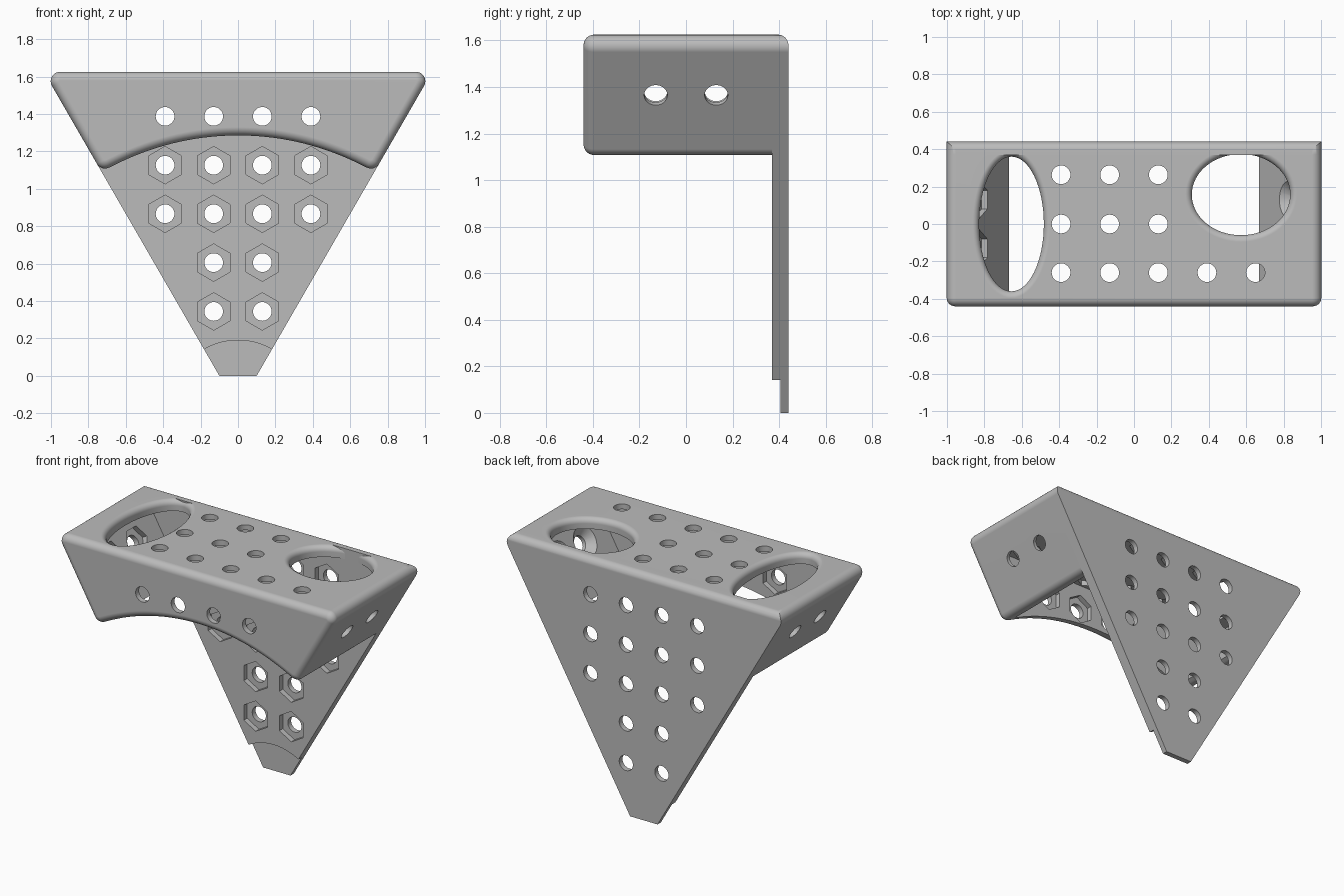
import bpy, bmesh
from math import sin, cos, pi, radians, sqrt
from mathutils import Vector

if "Cube" in bpy.data.objects:
    bpy.data.objects.remove(bpy.data.objects["Cube"], do_unlink=True)

TOP, BACK, WALL = 1.625, 0.44, 0.07
INNER = BACK - WALL
FOOT = 0.1                        # half width of the foot
SLOPE = sqrt(3)                   # sides rise at sixty degrees
APEX = -FOOT * SLOPE              # where the two sides would meet
ARC = 1.285 - APEX                # radius of the arched lower edge
ROUND = 0.05

grey = bpy.data.materials.new("plain grey")
grey.use_nodes = True
grey.diffuse_color = (0.5, 0.5, 0.5, 1)
grey.node_tree.nodes["Principled BSDF"].inputs["Base Color"].default_value = (0.5, 0.5, 0.5, 1)


def half_width(z):
    return FOOT + z / SLOPE


def fillet(corner, d1, d2, r, n=8):
    """Points of a rounded corner, from direction d1 to direction d2."""
    corner, d1, d2 = Vector(corner), Vector(d1).normalized(), Vector(d2).normalized()
    h = d1.angle(d2) / 2
    c = corner + (d1 + d2).normalized() * r / sin(h)
    a = corner + d1 * r / (sin(h) / cos(h)) - c
    b = corner + d2 * r / (sin(h) / cos(h)) - c
    w = pi - 2 * h
    return [c + (a * sin((1 - i / n) * w) + b * sin(i / n * w)) / sin(w) for i in range(n + 1)]


def mirrored(half):
    pts = [(p[0], p[1]) for p in half]
    return pts + [(-x, z) for x, z in reversed(pts) if x > 1e-5]


def loft(bm, rings):
    """Closed solid through equal rings of points."""
    vs = [[bm.verts.new(p) for p in ring] for ring in rings]
    n = len(vs[0])
    for a, b in zip(vs, vs[1:]):
        for i in range(n):
            bm.faces.new((a[i], a[(i + 1) % n], b[(i + 1) % n], b[i]))
    bm.faces.new(vs[0])
    bm.faces.new(vs[-1])


def along_y(bm, pts, y0, y1):
    loft(bm, [[(x, y, z) for x, z in pts] for y in (y0, y1)])


def bore(bm, hole, stations, n):
    """Round or hexagonal cutter, stations are (depth below surface, radius)."""
    origin, normal, up = (Vector(v) for v in hole)
    normal.normalize()
    side = up.cross(normal)
    angles = [2 * pi * i / n for i in range(n)]
    loft(bm, [[origin - normal * d + (up * cos(a) + side * sin(a)) * r for a in angles]
              for d, r in stations])


def make(name, bm):
    bmesh.ops.recalc_face_normals(bm, faces=bm.faces)
    mesh = bpy.data.meshes.new(name)
    bm.to_mesh(mesh)
    bm.free()
    ob = bpy.data.objects.new(name, mesh)
    bpy.context.collection.objects.link(ob)
    return ob


def finish(ob, cutters):
    """Cut the part, then shade and colour it."""
    bpy.ops.object.select_all(action='DESELECT')
    bpy.context.view_layer.objects.active = ob
    ob.select_set(True)
    for bm in cutters:
        cutter = make("cutter", bm)
        cutter.hide_render = True
        mod = ob.modifiers.new("cut", 'BOOLEAN')
        mod.operation, mod.solver, mod.object = 'DIFFERENCE', 'EXACT', cutter
        bpy.ops.object.modifier_apply(modifier=mod.name)
        bpy.data.objects.remove(cutter, do_unlink=True)
    ob.data.materials.clear()
    ob.data.materials.append(grey)
    for f in ob.data.polygons:
        f.material_index = 0
    bpy.ops.object.shade_smooth_by_angle(angle=radians(30))
    ob.modifiers.new("even shading", 'WEIGHTED_NORMAL').keep_sharp = True


def drill(holes):
    """Through-hole cutter and nut-pocket cutter for a list of holes."""
    rounds, pockets = bmesh.new(), bmesh.new()
    for h in holes:
        bore(rounds, h, [(-0.03, 0.05), (0.1, 0.05)], 32)
        bore(pockets, h, [(0.035, 0.1), (0.09, 0.1)], 6)
    return [pockets, rounds]


X, Y, Z = Vector((1, 0, 0)), Vector((0, 1, 0)), Vector((0, 0, 1))
COLS = (-0.39, -0.13, 0.13, 0.39)
up_side = Vector((1, SLOPE))
top_corner = fillet((half_width(TOP), TOP), (-1, 0), -up_side, ROUND)

# Shroud: rounded box with slanted ends and an arched lower edge
tip = Vector((0, APEX)) + up_side.normalized() * ARC
trim = 30 - math_deg if (math_deg := ROUND / ARC * 180 / pi) else 30
half = top_corner + fillet(tip, up_side, (-SLOPE, 1), ROUND)
half += [(ARC * sin(radians(trim * (1 - i / 20))), APEX + ARC * cos(radians(trim * (1 - i / 20))))
         for i in range(1, 21)]
bm = bmesh.new()
along_y(bm, mirrored(half), -BACK, INNER)
rim = [e for e in bm.edges if all(v.co.y < -BACK + 0.001 for v in e.verts)]
bmesh.ops.recalc_face_normals(bm, faces=bm.faces)
bmesh.ops.bevel(bm, geom=rim, offset=0.045, segments=7, profile=0.5,
                affect='EDGES', clamp_overlap=False)
shroud = make("shroud", bm)

# Hollow inside, open below and at the back
cavity = bmesh.new()
thick = WALL * 2 / SLOPE
along_y(cavity, mirrored([(half_width(z) - thick, z) for z in (TOP - WALL, 0.8)]), -INNER, 0.6)

# Two oval openings in the top, with rounded rims
ovals = bmesh.new()
rim_r = 0.035
steps = [(1.48, 0)] + [(TOP - rim_r * (1 - sin(a)), rim_r * (1 - cos(a)))
                       for a in (i * pi / 12 for i in range(7))] + [(TOP + 0.02, rim_r)]
for cx, cy, rx, ry in ((-0.655, 0, 0.173, 0.36), (0.572, 0.157, 0.263, 0.217)):
    loft(ovals, [[(cx + (rx + g) * cos(i * pi / 32), cy + (ry + g) * sin(i * pi / 32), z)
                  for i in range(64)] for z, g in steps])

# Bolt holes in the top, front and slanted ends
holes = [((x, y, TOP), Z, Y) for x in COLS[:3] for y in (-0.26, 0, 0.263)]
holes += [((x, -0.26, TOP), Z, Y) for x in (0.39, 0.65)]
holes += [((x, -BACK, 1.387), -Y, Z) for x in COLS]
ends = {s: [((s * half_width(1.365), y, 1.365), (s * SLOPE, 0, -1), Y) for y in (-0.13, 0.13)]
        for s in (-1, 1)}
cones, plain = bmesh.new(), bmesh.new()
for h in ends[1]:
    bore(cones, h, [(0.025, 0.05), (WALL, 0.1), (0.09, 0.1)], 32)
    bore(plain, h, [(-0.03, 0.05), (0.1, 0.05)], 32)
finish(shroud, [cavity, ovals] + drill(holes + ends[-1]) + [cones, plain])

# Back plate: tapers down to a narrow foot
bm = bmesh.new()
along_y(bm, mirrored(top_corner + [(FOOT, 0)]), INNER, BACK)
plate = make("back_plate", bm)

# Rounded top rear edge
edge = bmesh.new()
prof = fillet((BACK, TOP), (-1, 0), (0, -1), ROUND - 0.005)
prof = [(p.x, p.y) for p in prof] + [(BACK + 0.05, prof[-1].y), (BACK + 0.05, TOP + 0.05),
                                     (prof[0].x, TOP + 0.05)]
loft(edge, [[(x, y, z) for y, z in prof] for x in (-1.2, 1.2)])

# Thinner foot with an arched step
foot = bmesh.new()
step_r = 0.19 - APEX
along_y(foot, [(step_r * sin(i * pi / 40), APEX + step_r * cos(i * pi / 40)) for i in range(80)],
        0.3, 0.405)

rows = {0.13: (1.387, 1.126, 0.866, 0.605, 0.344), 0.39: (1.387, 1.126, 0.866)}
holes = [((x, BACK, z), Y, Z) for x in COLS for z in rows[abs(x)]]
finish(plate, [edge, foot] + drill(holes))
